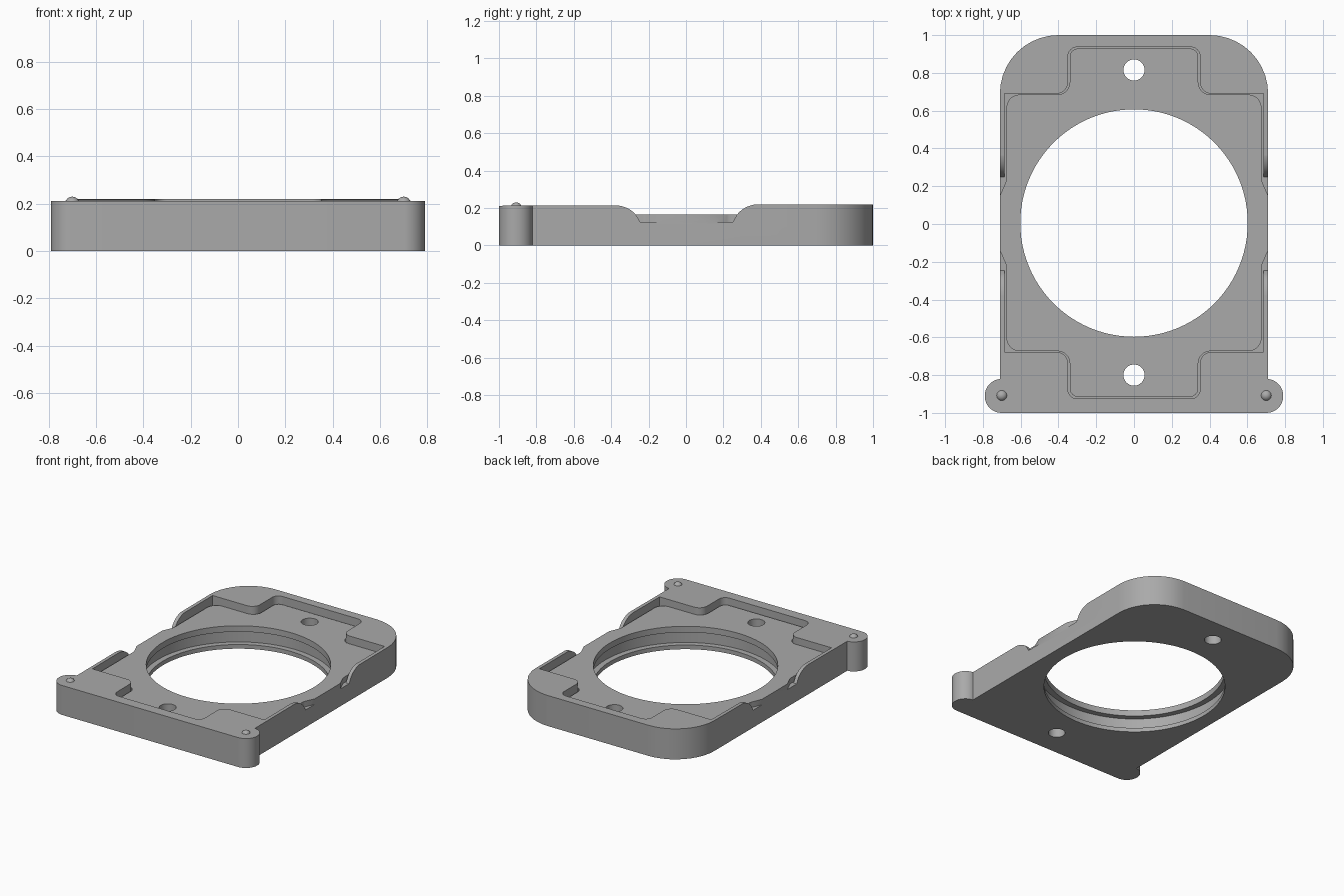
import bpy, bmesh, math
from mathutils import Vector

if "Cube" in bpy.data.objects:
    bpy.data.objects.remove(bpy.data.objects["Cube"])

grey = bpy.data.materials.new("plain_grey")
grey.diffuse_color = (0.4, 0.4, 0.4, 1)
grey.use_nodes = True
grey.node_tree.nodes["Principled BSDF"].inputs["Base Color"].default_value = grey.diffuse_color


def rounded(points, steps=10):
    """Turn (x, y, radius) corners into an outline with arcs at the corners."""
    out = []
    n = len(points)
    for i, (x, y, r) in enumerate(points):
        p = Vector((x, y))
        if r == 0:
            out.append(p)
            continue
        a = (Vector(points[i - 1][:2]) - p).normalized()
        b = (Vector(points[(i + 1) % n][:2]) - p).normalized()
        half = a.angle(b) / 2
        centre = p + (a + b).normalized() * (r / math.sin(half))
        start = p + a * (r / math.tan(half)) - centre
        end = p + b * (r / math.tan(half)) - centre
        sweep = start.angle_signed(end)
        for k in range(steps + 1):
            t = -sweep * k / steps
            c, s = math.cos(t), math.sin(t)
            out.append(centre + Vector((start.x * c - start.y * s, start.x * s + start.y * c)))
    return out


def mirrored(half):
    """Close a right-hand half outline across x = 0."""
    return half + [(-x, y, r) for x, y, r in reversed(half)]


def prism(name, outline, lo, hi, axis="z"):
    """Extrude an outline along z, or along x when it is given as (y, z)."""
    place = (lambda p, h: (p[0], p[1], h)) if axis == "z" else (lambda p, h: (h, p[0], p[1]))
    bm = bmesh.new()
    base = [bm.verts.new(place(p, lo)) for p in outline]
    top = [bm.verts.new(place(p, hi)) for p in outline]
    bm.faces.new(base)
    bm.faces.new(top)
    for i in range(len(base)):
        j = (i + 1) % len(base)
        bm.faces.new((base[i], base[j], top[j], top[i]))
    bmesh.ops.recalc_face_normals(bm, faces=bm.faces)
    mesh = bpy.data.meshes.new(name)
    bm.to_mesh(mesh)
    bm.free()
    obj = bpy.data.objects.new(name, mesh)
    bpy.context.collection.objects.link(obj)
    mesh.materials.append(grey)
    return obj


def circle(x, y, r, n):
    return [(x + r * math.cos(2 * math.pi * i / n), y + r * math.sin(2 * math.pi * i / n)) for i in range(n)]


def combine(target, tool, operation="DIFFERENCE"):
    mod = target.modifiers.new("combine", "BOOLEAN")
    mod.operation = operation
    mod.solver = "EXACT"
    mod.object = tool
    bpy.context.view_layer.objects.active = target
    bpy.ops.object.modifier_apply(modifier=mod.name)
    bpy.data.objects.remove(tool)


def smooth(obj):
    bpy.ops.object.select_all(action="DESELECT")
    obj.select_set(True)
    bpy.context.view_layer.objects.active = obj
    bpy.ops.object.shade_smooth_by_angle(angle=math.radians(30))


# Frame with rounded back corners and two front ears
frame = prism("frame", rounded(mirrored([
    (0.79, -1, 0.089), (0.79, -0.82, 0.089), (0.71, -0.82, 0), (0.71, 1, 0.31)])), 0, 0.216)
for v in frame.data.vertices:  # the rim rises slightly towards the back
    if v.co.z > 0.2:
        v.co.z += 0.004 * v.co.y

# Cross-shaped pocket
combine(frame, prism("pocket", rounded(mirrored([
    (0.35, -0.925, 0.05), (0.35, -0.678, 0.06), (0.685, -0.678, 0),
    (0.685, 0.69, 0), (0.35, 0.69, 0.06), (0.35, 0.937, 0.05)])), 0.125, 0.4))

# Finger notches with curved shoulders in both side walls
notch = [(-0.245, 0.125), (0.25, 0.125), (0.27, 0.16)]
arc = [(math.sin(a), math.cos(a)) for a in (math.radians(60 - 6 * i) for i in range(11))]
right = [(0.39 - 0.12 * s / arc[0][0], 0.22 - 0.06 * (1 - c) / (1 - arc[0][1])) for s, c in arc]
left = [(-0.385 + 0.12 * s / arc[0][0], 0.2145 - 0.0545 * (1 - c) / (1 - arc[0][1])) for s, c in arc]
notch += right[1:] + [(0.39, 0.4), (-0.385, 0.4)] + left[::-1]
for side in (-1, 1):
    combine(frame, prism("notch", notch, min(side * 0.68, side * 0.9), max(side * 0.68, side * 0.9), "x"))

# Raised floor plate, reaching the outer sides inside the notches
combine(frame, prism("floor_plate", rounded(mirrored([
    (0.34, -0.915, 0.045), (0.34, -0.673, 0.065), (0.675, -0.673, 0.07),
    (0.675, -0.22, 0.06), (0.71, -0.14, 0), (0.71, 0.15, 0),
    (0.675, 0.23, 0.06), (0.675, 0.685, 0.07), (0.34, 0.685, 0.065), (0.34, 0.929, 0.045)])),
    0.11, 0.165), "UNION")

# Large bore with an inner groove, and two screw holes
combine(frame, prism("bore", circle(0, 0.005, 0.602, 96), -0.1, 0.4))
combine(frame, prism("bore_groove", circle(0, 0.005, 0.642, 96), 0.03, 0.122))
for y in (0.815, -0.80):
    combine(frame, prism("screw_hole", circle(0, y, 0.056, 32), -0.1, 0.4))
smooth(frame)

# Small domed studs on the ears
for name, x in (("left_stud", -0.70), ("right_stud", 0.70)):
    bpy.ops.mesh.primitive_uv_sphere_add(segments=24, ring_count=12, radius=0.03, location=(x, -0.908, 0.2))
    stud = bpy.context.object
    stud.name = name
    bm = bmesh.new()
    bm.from_mesh(stud.data)
    bmesh.ops.bisect_plane(bm, geom=bm.verts[:] + bm.edges[:] + bm.faces[:],
                           plane_co=(0, 0, 0.008), plane_no=(0, 0, -1), clear_outer=True)
    bm.to_mesh(stud.data)
    bm.free()
    stud.data.materials.append(grey)
    smooth(stud)
